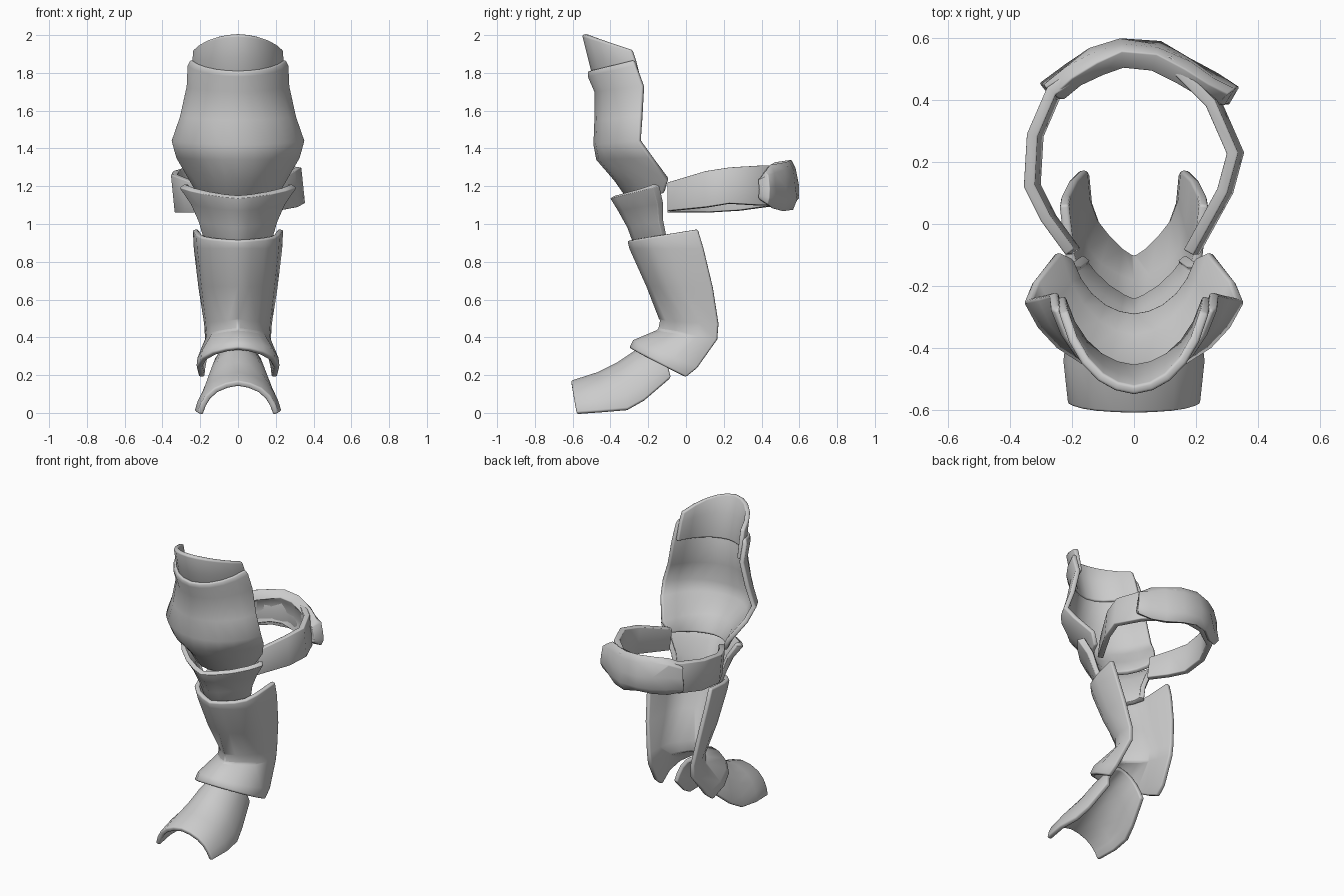
import bpy, bmesh, math, random
from mathutils import Vector

random.seed(4)
cube = bpy.data.objects.get("Cube")
if cube:
    bpy.data.objects.remove(cube, do_unlink=True)

metal = bpy.data.materials.new("grey_metal")
GREY = (0.6, 0.6, 0.6, 1)
metal.diffuse_color = GREY
metal.use_nodes = True
metal.node_tree.nodes["Principled BSDF"].inputs["Base Color"].default_value = GREY


def grid_object(name, rows, thickness, bevel):
    """Skin a grid of points, thicken it inwards and round its edges."""
    bm = bmesh.new()
    verts = [[bm.verts.new(p) for p in row] for row in rows]
    for top, low in zip(verts, verts[1:]):
        for i in range(len(top) - 1):
            bm.faces.new((top[i], low[i], low[i + 1], top[i + 1]))
    mesh = bpy.data.meshes.new(name)
    bm.to_mesh(mesh)
    bm.free()
    mesh.materials.append(metal)
    obj = bpy.data.objects.new(name, mesh)
    bpy.context.collection.objects.link(obj)
    solid = obj.modifiers.new("thickness", "SOLIDIFY")
    solid.thickness, solid.offset = thickness, -1
    solid.use_even_offset = True
    round_edge = obj.modifiers.new("rounded_edge", "BEVEL")
    round_edge.width, round_edge.segments = bevel, 2
    round_edge.limit_method, round_edge.angle_limit = "ANGLE", math.radians(50)
    bpy.ops.object.select_all(action="DESELECT")
    obj.select_set(True)
    bpy.context.view_layer.objects.active = obj
    bpy.ops.object.shade_smooth_by_angle(angle=math.radians(45))
    return obj


def shell(name, stations, thickness=0.03):
    """Open plate: each station is centre (y, z), side edge (x, y, z), section."""
    rows = []
    for cy, cz, ex, ey, ez, section in stations:
        half = [(-sx, sy) for sx, sy in reversed(section[1:])]
        rows.append([Vector((ex * sx, cy + (ey - cy) * sy, cz + (ez - cz) * sy))
                     for sx, sy in half + section])
    return grid_object(name, rows, thickness, 0.009)


def band(name, path, levels, thickness, lean=0, jitter=0):
    """Upright ribbon along (x, y, low z, high z); levels are (height, bulge)."""
    rows = []
    for height, bulge in levels:
        row = []
        for x, y, low, high in path:
            out = Vector((x, y - 0.15, 0)).normalized() * bulge
            wobble = Vector([random.uniform(-jitter, jitter) for _ in range(3)])
            point = Vector((x + lean * (0.5 - height), y, low + (high - low) * height))
            row.append(point + out + wobble)
        rows.append(row)
    return grid_object(name, rows, thickness, 0.005)


# Half cross-sections: share of width, share of depth
ROUND = [(0, 0), (0.25, 0.05), (0.48, 0.17), (0.70, 0.38), (0.87, 0.65), (1, 1)]
KNEE = [(0, 0), (0.25, 0.11), (0.55, 0.32), (0.82, 0.60), (1, 0.87), (0.92, 1)]
WINGED = [(0, 0), (0.3, 0.07), (0.6, 0.18), (0.82, 0.33), (0.92, 0.55), (1, 1)]
ANKLE = [(0, 0), (0.3, 0.11), (0.56, 0.26), (0.80, 0.44), (0.95, 0.68), (1, 1)]
FLANGE = [(0, 0), (0.3, 0.05), (0.62, 0.16), (0.88, 0.36), (1, 0.65), (0.94, 1)]
ARCHED = [(0, 0), (0.3, 0.07), (0.58, 0.22), (0.79, 0.45), (0.92, 0.72), (1, 1)]

# Upper leg
shell("thigh_cuff", [
    (-0.55, 2.00, 0.24, -0.29, 1.92, ROUND),
    (-0.52, 1.88, 0.245, -0.27, 1.86, ROUND),
    (-0.48, 1.72, 0.25, -0.24, 1.74, ROUND)])
shell("thigh_plate", [
    (-0.52, 1.81, 0.255, -0.28, 1.87, ROUND),
    (-0.52, 1.78, 0.27, -0.27, 1.84, ROUND),
    (-0.485, 1.70, 0.275, -0.23, 1.73, ROUND),
    (-0.485, 1.55, 0.31, -0.24, 1.57, ROUND),
    (-0.49, 1.42, 0.355, -0.25, 1.44, ROUND),
    (-0.475, 1.34, 0.33, -0.19, 1.35, ROUND),
    (-0.38, 1.23, 0.26, -0.10, 1.23, ROUND),
    (-0.31, 1.13, 0.22, -0.12, 1.16, ROUND)])

# Knee and lower leg
shell("knee_plate", [
    (-0.40, 1.135, 0.31, -0.14, 1.20, KNEE),
    (-0.36, 1.07, 0.25, -0.12, 1.11, KNEE),
    (-0.31, 0.98, 0.21, -0.12, 1.02, KNEE),
    (-0.27, 0.87, 0.18, -0.10, 0.92, KNEE)])
shell("shin_plate", [
    (-0.31, 0.91, 0.24, 0.06, 0.97, WINGED),
    (-0.30, 0.87, 0.235, 0.09, 0.87, WINGED),
    (-0.21, 0.67, 0.21, 0.14, 0.66, WINGED),
    (-0.14, 0.49, 0.18, 0.17, 0.47, ANKLE),
    (-0.15, 0.44, 0.175, 0.165, 0.39, ANKLE),
    (-0.28, 0.385, 0.215, 0.06, 0.24, FLANGE),
    (-0.30, 0.345, 0.22, 0.0, 0.19, FLANGE)])
shell("foot_plate", [
    (-0.13, 0.38, 0.15, -0.08, 0.19, ARCHED),
    (-0.27, 0.33, 0.19, -0.22, 0.07, ARCHED),
    (-0.36, 0.27, 0.215, -0.31, 0.02, ARCHED),
    (-0.47, 0.215, 0.23, -0.44, 0.01, ARCHED),
    (-0.61, 0.17, 0.215, -0.58, 0.0, ARCHED)])

# Strap behind the knee, ending inside the knee plate
band("knee_strap", [
    (-0.21, -0.10, 1.06, 1.21), (-0.29, 0.01, 1.06, 1.24),
    (-0.345, 0.12, 1.06, 1.26), (-0.335, 0.29, 1.07, 1.28),
    (-0.27, 0.44, 1.09, 1.30), (-0.12, 0.54, 1.10, 1.31),
    (0.00, 0.56, 1.10, 1.31), (0.13, 0.54, 1.10, 1.31),
    (0.27, 0.40, 1.10, 1.31), (0.345, 0.23, 1.11, 1.30),
    (0.31, 0.10, 1.09, 1.28), (0.20, -0.10, 1.07, 1.22)][::-1],
    [(1, 0), (0, 0)], 0.035, lean=0.02)

# Crumpled wrap over the back of the strap
band("strap_wrap", [
    (-0.28, 0.43, 1.10, 1.30), (-0.21, 0.49, 1.08, 1.33),
    (-0.13, 0.54, 1.09, 1.34), (-0.04, 0.57, 1.09, 1.34),
    (0.08, 0.56, 1.08, 1.33), (0.17, 0.51, 1.07, 1.33),
    (0.25, 0.46, 1.08, 1.31), (0.32, 0.43, 1.11, 1.28)][::-1],
    [(1, -0.02), (0.85, 0.015), (0.5, 0.022), (0.2, 0.025), (0, 0)], 0.065, jitter=0.007)
